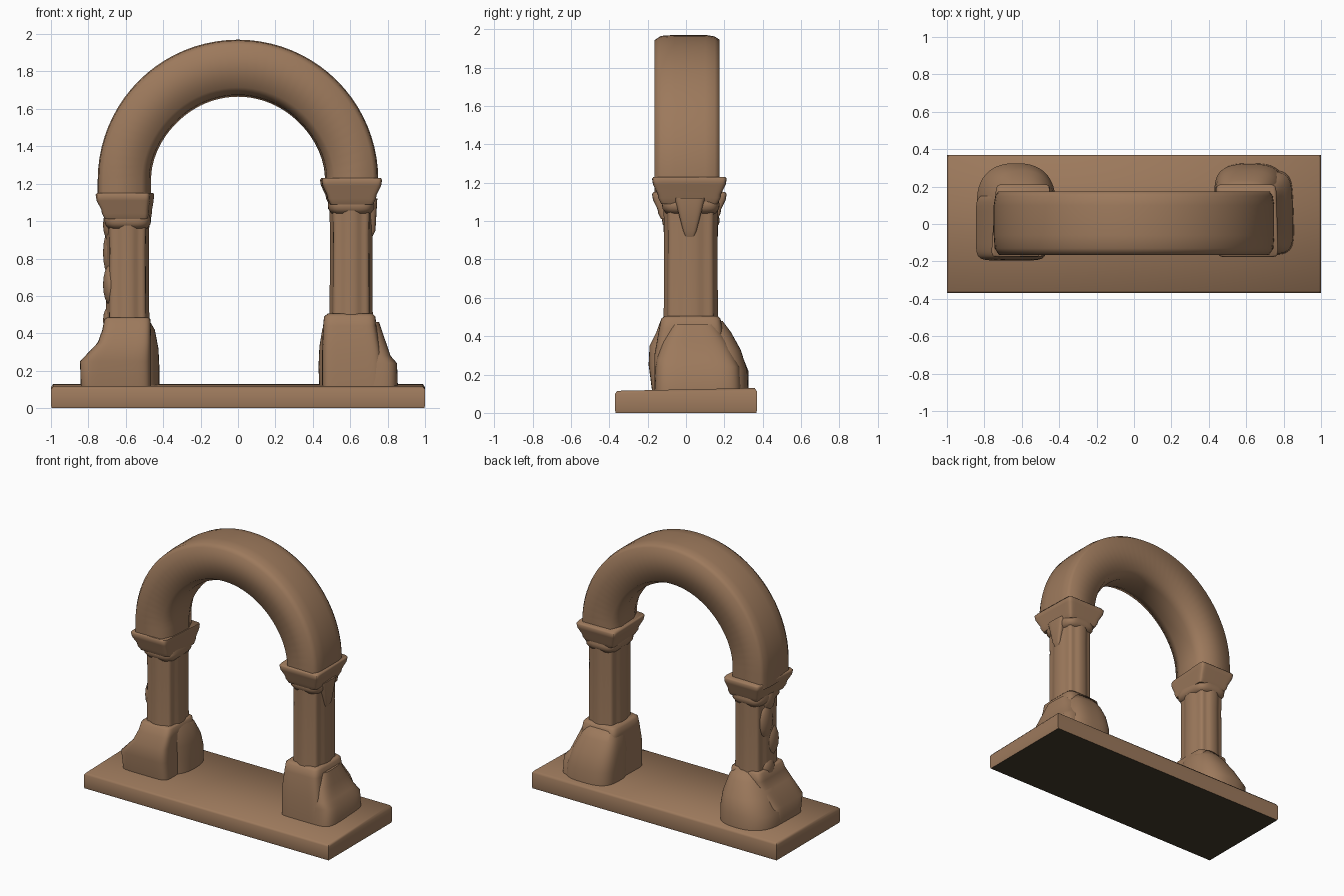
import bpy
import bmesh
from math import sin, cos, pi, radians, copysign

cube = bpy.data.objects.get("Cube")
if cube:
    bpy.data.objects.remove(cube, do_unlink=True)


def material(name, colour):
    mat = bpy.data.materials.new(name)
    mat.use_nodes = True
    mat.diffuse_color = colour
    bsdf = mat.node_tree.nodes["Principled BSDF"]
    bsdf.inputs["Base Color"].default_value = colour
    bsdf.inputs["Roughness"].default_value = 0.9
    return mat


stone = material("brown_stone", (0.335, 0.192, 0.107, 1))
dark = material("dark_underside", (0.055, 0.042, 0.024, 1))


def skin(name, rings, angle=55):
    """Skin a stack of equal point rings into a closed smooth-shaded object."""
    bm = bmesh.new()
    loops = [[bm.verts.new(p) for p in ring] for ring in rings]
    count = len(loops[0])
    for low, high in zip(loops, loops[1:]):
        for i in range(count):
            j = (i + 1) % count
            bm.faces.new((low[i], low[j], high[j], high[i]))
    bm.faces.new(loops[0][::-1])
    bm.faces.new(loops[-1])
    bmesh.ops.recalc_face_normals(bm, faces=bm.faces)
    mesh = bpy.data.meshes.new(name)
    bm.to_mesh(mesh)
    bm.free()
    mesh.materials.append(stone)
    obj = bpy.data.objects.new(name, mesh)
    bpy.context.collection.objects.link(obj)
    bpy.ops.object.select_all(action='DESELECT')
    obj.select_set(True)
    bpy.context.view_layer.objects.active = obj
    bpy.ops.object.shade_smooth_by_angle(angle=radians(angle))
    return obj


def ring(z, x0, x1, y0, y1, power, flute=0.0, shear=0.0, count=48):
    """Rounded rectangle at height z; a higher power gives squarer corners."""
    points = []
    for i in range(count):
        a = 2 * pi * (i + 0.5) / count
        c, s = cos(a), sin(a)
        swell = 1 + flute * cos(8 * a)
        u = copysign(abs(c) ** (2 / power), c) * swell
        v = copysign(abs(s) ** (2 / power), s) * swell
        y = (y0 + y1) / 2 + v * (y1 - y0) / 2
        x = (x0 + x1) / 2 + u * (x1 - x0) / 2 + shear * y
        points.append((x, y, z))
    return points


def loft(name, rows, **kw):
    return skin(name, [ring(*row, **kw) for row in rows])


def blob(name, centre, size):
    """Lumpy ornament: a low rounded ellipsoid."""
    rows = []
    for k in range(9):
        t = pi * (k + 0.3) / 8.6
        cx, cy, cz = centre
        rx, ry = size[0] * sin(t), size[1] * sin(t)
        rows.append((cz - size[2] * cos(t), cx - rx, cx + rx, cy - ry, cy + ry, 2))
    return loft(name, rows, count=24)


# Base slab: softened upper edges, a top climbing to the back, dark underside
slab = skin("base_slab", [
    [(sx * (1 - inset), sy * (0.37 - inset), z + (lift if sy > 0 else 0))
     for sx, sy in ((-1, -1), (1, -1), (1, 1), (-1, 1))]
    for inset, z, lift in ((0.004, 0, 0), (0, 0.015, 0), (0, 0.1, 0.012),
                           (0.012, 0.115, 0.015))], 65)
slab.data.materials.append(dark)
for face in slab.data.polygons:
    if face.normal.z < -0.9:
        face.material_index = 1

# Arch: section of (radius, y) swept over a half circle, with legs to the capitals
SECTION = ((0.722, -0.165), (0.745, -0.13), (0.75, -0.06), (0.75, 0.1),
           (0.742, 0.15), (0.725, 0.175), (0.48, 0.17), (0.445, 0.09),
           (0.455, -0.07), (0.495, -0.16))
SPRING = 1.22
arch = []
for k in range(41):
    a = pi * k / 40
    side = 0.02 * abs(cos(a)) ** 4
    arch.append([((r + (side if r < 0.6 else 0)) * cos(a), y, SPRING + r * sin(a))
                 for r, y in SECTION])
arch.insert(0, [(x, y, 1.19) for x, y, z in arch[0]])
arch.append([(x, y, 1.11) for x, y, z in arch[-1]])
skin("arch", arch, 85)

# Columns: fluted shaft, necking ring and flared square capital
for name, x0, x1, top, shear, inner in (("left", 0.49, 0.72, 1.23, -0.03, 1),
                                        ("right", -0.705, -0.475, 1.15, 0.07, 0.3)):
    loft(name + "_shaft", [(z, x0 + d, x1 - d, d - 0.115, 0.165 - d, 3)
                           for z, d in ((0.42, 0), (0.52, 0.004), (top - 0.3, 0.006),
                                        (top - 0.1, 0.002))], flute=0.045)
    loft(name + "_necking", [(top + z, x0 - d, x1 + d, -0.115 - d, 0.165 + d, 4)
                             for z, d in ((-0.19, -0.01), (-0.165, 0.008),
                                          (-0.14, 0.01), (-0.11, 0))])
    loft(name + "_capital", [(top + z, x0 - d, x1 + d * inner, -0.13 - d, 0.165 + d, 14)
                             for z, d in ((-0.14, 0), (-0.11, 0.015), (-0.09, 0.018),
                                          (-0.04, 0.042), (-0.01, 0.047), (0, 0.04))],
         shear=shear)

# Wedge corbel under the outer side of the left capital
loft("left_corbel", [(0.9, 0.69, 0.71, 0.005, 0.035, 4),
                     (0.95, 0.68, 0.735, -0.015, 0.055, 4),
                     (1.12, 0.68, 0.745, -0.06, 0.1, 4)])

# Pedestals: squarish block, spreading outer foot and rounded back buttress
loft("left_pedestal", [(0.1, 0.45, 0.78, -0.165, 0.2, 8),
                       (0.3, 0.45, 0.765, -0.165, 0.2, 8),
                       (0.44, 0.455, 0.74, -0.14, 0.19, 7),
                       (0.49, 0.46, 0.735, -0.13, 0.18, 7),
                       (0.505, 0.48, 0.72, -0.11, 0.165, 7)])
loft("left_foot", [(0.1, 0.5, 0.855, -0.165, 0.29, 5),
                   (0.24, 0.5, 0.85, -0.16, 0.28, 5),
                   (0.28, 0.5, 0.815, -0.155, 0.26, 5),
                   (0.37, 0.5, 0.785, -0.13, 0.22, 4),
                   (0.46, 0.5, 0.755, -0.08, 0.16, 4)], shear=-0.03)
loft("left_buttress", [(0.1, 0.435, 0.81, 0, 0.325, 3),
                       (0.22, 0.43, 0.8, 0, 0.32, 3),
                       (0.33, 0.435, 0.77, 0, 0.285, 3),
                       (0.42, 0.45, 0.73, 0, 0.235, 3),
                       (0.48, 0.47, 0.7, 0, 0.19, 3)])
loft("right_pedestal", [(0.1, -0.84, -0.465, -0.175, 0.15, 7),
                        (0.25, -0.845, -0.465, -0.195, 0.16, 7),
                        (0.35, -0.75, -0.465, -0.19, 0.17, 7),
                        (0.42, -0.725, -0.465, -0.155, 0.17, 7),
                        (0.475, -0.715, -0.468, -0.135, 0.165, 7),
                        (0.485, -0.7, -0.48, -0.12, 0.15, 7)])
loft("right_buttress", [(0.1, -0.84, -0.42, -0.1, 0.325, 2.4),
                        (0.22, -0.84, -0.42, -0.1, 0.325, 2.4),
                        (0.32, -0.77, -0.425, -0.1, 0.285, 2.4),
                        (0.42, -0.71, -0.445, -0.1, 0.22, 2.4),
                        (0.48, -0.66, -0.48, -0.1, 0.17, 2.4)])

# Worn carving climbing the outer side of the right column
for i, (y, z, h) in enumerate(((0.03, 0.47, 0.08), (-0.02, 0.66, 0.11),
                               (0.05, 0.83, 0.13), (0.02, 0.98, 0.09))):
    blob(f"right_carving_{i}", (-0.68, y, z), (0.042, 0.07, h))
